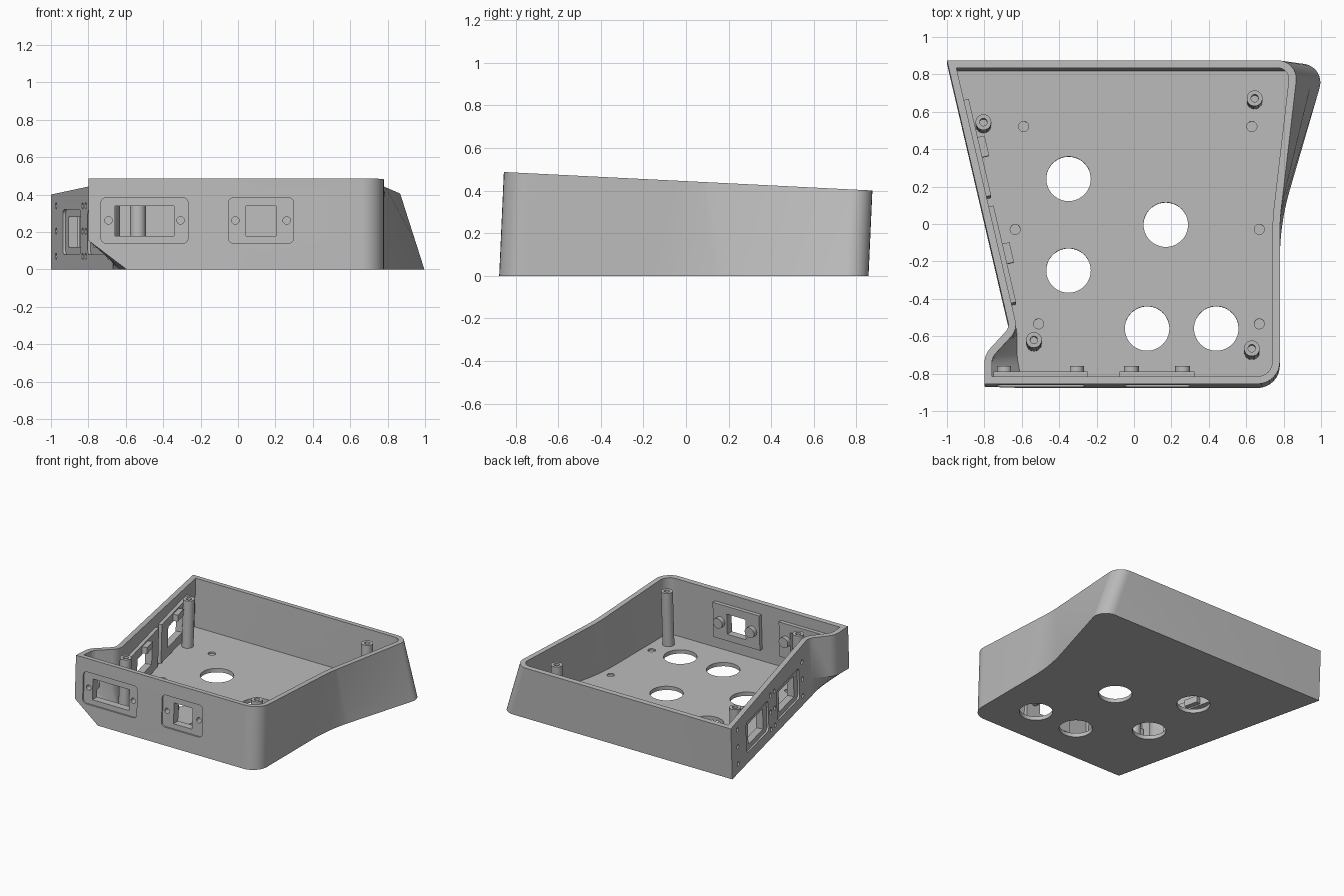
import bpy, bmesh, math
from mathutils import Vector, Matrix

if "Cube" in bpy.data.objects:
    bpy.data.objects.remove(bpy.data.objects["Cube"], do_unlink=True)

grey = bpy.data.materials.new("plain grey")
grey.use_nodes = True
COLOUR = (0.5, 0.5, 0.5, 1)
grey.diffuse_color = COLOUR
grey.node_tree.nodes["Principled BSDF"].inputs["Base Color"].default_value = COLOUR

FRONT, BACK, SLANT, LEAN = -0.877, 0.857, 0.233, 0.045
WALL, FLOOR = 0.04, 0.03


def left_x(y):
    return -1 + (BACK - y) * SLANT


def rim_z(y):
    return 0.487 - 0.05 * (y - FRONT)


def fillet(corners, segs=8):
    """Round each (x, y, radius) corner of a closed outline."""
    pts = []
    for i, (x, y, r) in enumerate(corners):
        p = Vector((x, y))
        if r == 0:
            pts.append(p)
            continue
        d1 = (Vector(corners[i - 1][:2]) - p).normalized()
        d2 = (Vector(corners[(i + 1) % len(corners)][:2]) - p).normalized()
        half = d1.angle(d2) / 2
        c = p + (d1 + d2).normalized() * r / math.sin(half)
        s, e = p + d1 * r / math.tan(half) - c, p + d2 * r / math.tan(half) - c
        a0 = math.atan2(s.y, s.x)
        turn = math.atan2(s.x * e.y - s.y * e.x, s.dot(e))
        for k in range(segs + 1):
            a = a0 + turn * k / segs
            pts.append(c + r * Vector((math.cos(a), math.sin(a))))
    return pts


def inset(pts, d):
    out = []
    for i, p in enumerate(pts):
        a, b = (p - pts[i - 1]).normalized(), (pts[(i + 1) % len(pts)] - p).normalized()
        n1, n2 = Vector((a.y, -a.x)), Vector((b.y, -b.x))
        out.append(p + (n1 + n2) * d / (1 + n1.dot(n2)))
    return out


def outline(z):
    """Plan of the case at height z: flared right side, bulge at front left."""
    flare = 0.15 * min(1, z / 0.4)
    pts = fillet([(-1, BACK, 0), (1.03 - flare, BACK, 0.1), (0.78, 0, 1.3),
                  (0.78, FRONT, 0.12), (-0.8, FRONT, 0), (-0.8, -0.72, 0.12),
                  (left_x(-0.575), -0.575, 0.06)])
    grow = min(1, z / 0.155)
    for p in pts:
        if p.x < 0 and p.y < -0.5:
            p.x = left_x(p.y) + (p.x - left_x(p.y)) * grow
    return pts


def finish(name, bm):
    bmesh.ops.recalc_face_normals(bm, faces=bm.faces)
    me = bpy.data.meshes.new(name)
    bm.to_mesh(me)
    bm.free()
    me.materials.append(grey)
    ob = bpy.data.objects.new(name, me)
    bpy.context.collection.objects.link(ob)
    return ob


def frame(origin, u, v, n):
    m = Matrix((u, v, n)).transposed().to_4x4()
    m.translation = origin
    return m


# Working planes: third axis points into the case
on_floor = Matrix.Identity(4)
on_front = frame((0, FRONT, 0), (1, 0, 0), (0, 0, 1), (0, 1, 0))
k = math.hypot(1, SLANT)
on_left = frame((left_x(0), 0, 0), (-SLANT / k, 1 / k, 0), (0, 0, 1), (1 / k, SLANT / k, 0))


def prism(bm, m, pts, d0, d1):
    rings = [[bm.verts.new(m @ Vector((p.x, p.y, d))) for p in pts] for d in (d0, d1)]
    for r in rings:
        bm.faces.new(r)
    for i in range(len(pts)):
        bm.faces.new((rings[0][i - 1], rings[0][i], rings[1][i], rings[1][i - 1]))


def rect(cu, cv, w, h, r=0):
    return fillet([(cu + a * w / 2, cv + b * h / 2, r)
                   for a, b in ((-1, -1), (1, -1), (1, 1), (-1, 1))], 5)


def disc(cu, cv, r, n=32):
    return [Vector((cu + r * math.cos(math.tau * i / n), cv + r * math.sin(math.tau * i / n)))
            for i in range(n)]


# Tray shell: outer and inner lofts joined at the rim
bm = bmesh.new()
rings = []
for z, d in ((0, 0), (0.155, 0), (None, 0), (None, WALL), (0.18, WALL), (FLOOR, WALL)):
    pts = outline(0.4 if z is None else z)
    pts = inset(pts, d) if d else pts
    rings.append([bm.verts.new((p.x, p.y, rim_z(p.y) if z is None else z)) for p in pts])
for a, b in zip(rings, rings[1:]):
    for i in range(len(a)):
        bm.faces.new((a[i - 1], a[i], b[i], b[i - 1]))
bm.faces.new(rings[0])
bm.faces.new(rings[-1])
shell = finish("tray_shell", bm)

# Sockets: (plane, centre u, centre v, plate size, recess size, window size)
front_sockets = [(-0.5, 0.505, 0.466, 0.315, 0.1925), (0.123, 0.40, 0.35, 0.16, 0.1375)]
left_sockets = [0.39, -0.195]

through, recess = bmesh.new(), bmesh.new()
plates, bosses, blocks = bmesh.new(), bmesh.new(), bmesh.new()
for cu, plate_w, recess_w, win_w, screw in front_sockets:
    prism(plates, on_front, rect(cu, 0.262, plate_w, 0.275), 0.03, 0.07)
    prism(recess, on_front, rect(cu, 0.262, recess_w, 0.245, 0.03), -0.05, 0.012)
    prism(through, on_front, rect(cu, 0.258, win_w, 0.16), -0.05, 0.15)
    for s in (-1, 1):
        prism(bosses, on_front, disc(cu + s * screw, 0.262, 0.04), 0.065, 0.105)
        prism(through, on_front, disc(cu + s * screw, 0.262, 0.02, 20), -0.05, 0.09)
for cu in left_sockets:
    prism(plates, on_left, rect(cu, 0.2, 0.53, 0.3), 0.03, 0.067)
    prism(recess, on_left, rect(cu, 0.2, 0.42, 0.24, 0.03), -0.05, 0.015)
    prism(through, on_left, rect(cu, 0.2, 0.28, 0.16), -0.05, 0.15)
    prism(blocks, on_left, rect(cu, 0.315, 0.11, 0.05), 0.06, 0.105)
# Screw holes along the left wall
for cu in (0.76, 0.135, 0.06, -0.465):
    for cv in (0.07, 0.205, 0.34):
        prism(recess, on_left, disc(cu, cv, 0.017, 16), -0.05, 0.03)
# Large floor openings
for x, y in ((-0.35, 0.24), (-0.35, -0.25), (0.17, -0.005), (0.07, -0.56), (0.44, -0.56)):
    prism(through, on_floor, disc(x, y, 0.119, 48), -0.05, 0.06)
# Shallow floor dimples
for x, y in ((-0.59, 0.52), (0.63, 0.52), (-0.635, -0.03), (0.67, -0.03),
             (-0.51, -0.535), (0.67, -0.535)):
    prism(recess, on_floor, disc(x, y, 0.027, 24), 0.018, 0.06)

# Lid standoffs with blind screw holes
posts, bores = bmesh.new(), bmesh.new()
for x, y in ((-0.805, 0.527), (0.645, 0.655), (-0.535, -0.64), (0.63, -0.685)):
    top = rim_z(y) - 0.025
    prism(posts, on_floor, disc(x, y, 0.042), 0.02, top)
    prism(bores, on_floor, disc(x, y, 0.02, 20), top - 0.1, top + 0.05)

through = finish("through_cutter", through)
recess = finish("recess_cutter", recess)
bores = finish("bore_cutter", bores)
plates = finish("socket_backplates", plates)
bosses = finish("socket_screw_bosses", bosses)
blocks = finish("left_socket_blocks", blocks)
posts = finish("lid_standoffs", posts)


def cut(ob, cutter):
    mod = ob.modifiers.new("cut", 'BOOLEAN')
    mod.operation, mod.solver, mod.object = 'DIFFERENCE', 'EXACT', cutter
    bpy.context.view_layer.objects.active = ob
    bpy.ops.object.modifier_apply(modifier=mod.name)


for ob, cutter in ((shell, through), (shell, recess), (plates, through),
                   (bosses, through), (posts, bores)):
    cut(ob, cutter)
for c in (through, recess, bores):
    bpy.data.objects.remove(c, do_unlink=True)

# Lean everything square to the sloping rim, then shade
lean = Matrix.Identity(4)
lean[1][2] = LEAN
bpy.ops.object.select_all(action='DESELECT')
for ob in (shell, plates, bosses, blocks, posts):
    ob.data.transform(lean)
    ob.select_set(True)
bpy.context.view_layer.objects.active = shell
bpy.ops.object.shade_smooth_by_angle(angle=math.radians(30))
